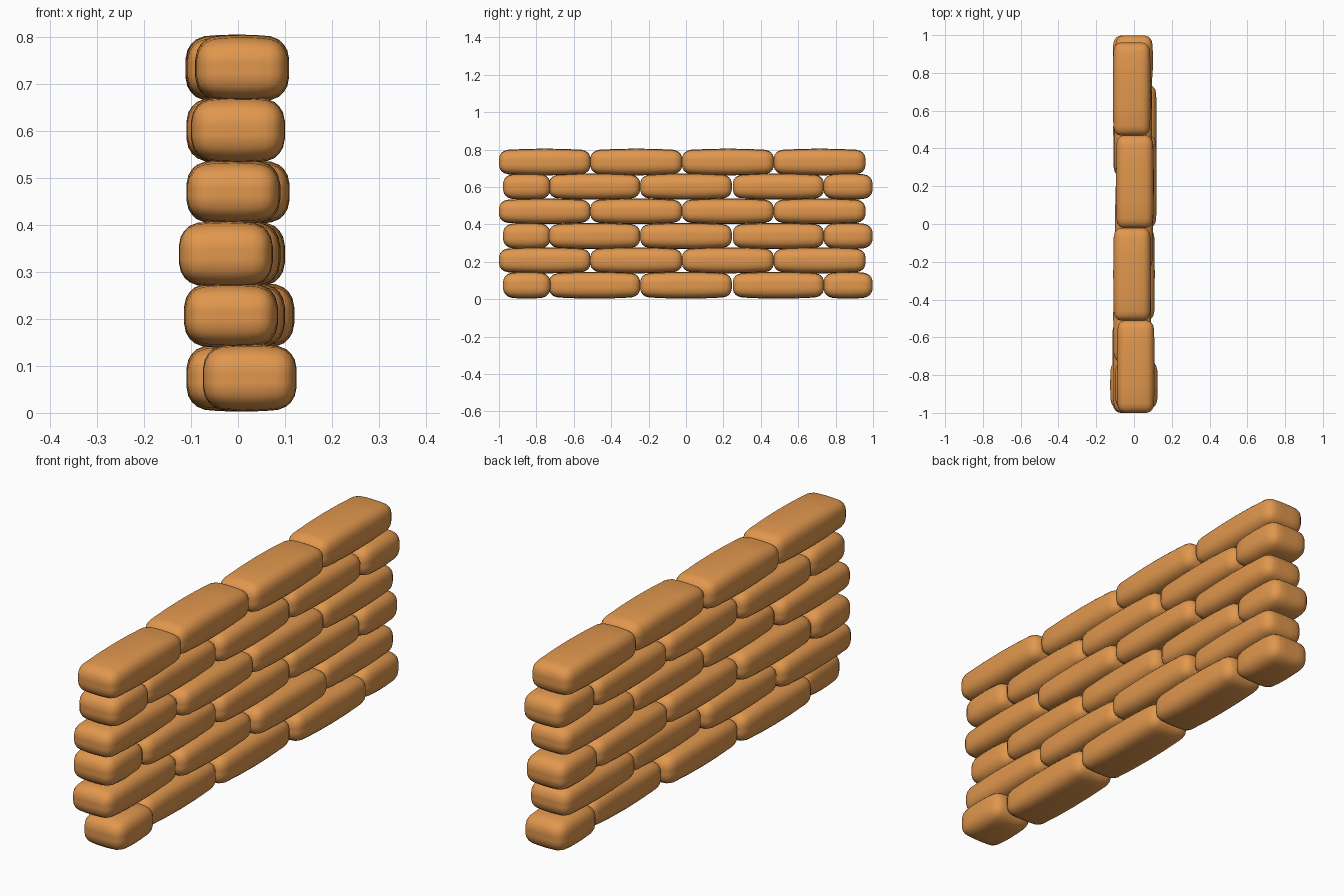
import bpy, bmesh
from mathutils import Vector

if "Cube" in bpy.data.objects:
    bpy.data.objects.remove(bpy.data.objects["Cube"])

burlap = bpy.data.materials.new("burlap_orange")
burlap.diffuse_color = (0.75, 0.31, 0.075, 1)
burlap.use_nodes = True
burlap.node_tree.nodes["Principled BSDF"].inputs["Base Color"].default_value = burlap.diffuse_color


def sandbag(name, x, y0, y1, z0, z1, width=0.2):
    """Stuffed bag: a gridded box with rounded edges and domed faces."""
    half = Vector((width / 2, (y1 - y0) / 2, (z1 - z0) / 2))
    rad = Vector((0.04, 0.05, 0.05))
    core = half - rad
    bm = bmesh.new()
    bmesh.ops.create_cube(bm, size=2)
    bmesh.ops.subdivide_edges(bm, edges=bm.edges[:], cuts=7, use_grid_fill=True)
    for v in bm.verts:
        q, d = Vector(), Vector()
        for i in range(3):
            t = v.co[i]
            q[i] = max(-0.5, min(0.5, t)) * 2 * core[i]
            d[i] = max(0, abs(t) - 0.5) * 2 * (1 if t > 0 else -1)
        d.normalize()
        p = Vector(q[i] + d[i] * rad[i] for i in range(3))
        fx, fy = p.x / half.x, p.y / half.y
        p.z *= 1 - 0.13 * fx * fx - 0.13 * fy * fy   # domed top and bottom
        p.x *= 1 - 0.04 * fy * fy                    # slightly bulging sides
        v.co = p
    me = bpy.data.meshes.new(name)
    bm.to_mesh(me)
    bm.free()
    me.materials.append(burlap)
    me.shade_smooth()
    ob = bpy.data.objects.new(name, me)
    ob.location = (x, (y0 + y1) / 2, (z0 + z1) / 2)
    bpy.context.collection.objects.link(ob)


# Bag ends along y for the two alternating courses
split = [(-0.978, -0.725), (-0.733, -0.245), (-0.245, 0.245),
         (0.25, 0.738), (0.735, 0.998)]
whole = [(-1.0, -0.51), (-0.512, -0.02), (-0.022, 0.47), (0.468, 0.96)]

# Height range of each course and sideways shift of its bags
courses = [
    (0.003, 0.146, (0.025, -0.01, 0.0, 0.02, -0.005)),
    (0.138, 0.277, (-0.015, 0.0, 0.02, -0.005)),
    (0.268, 0.408, (-0.026, -0.01, 0.0, -0.01, -0.012)),
    (0.402, 0.538, (-0.01, 0.01, 0.005, -0.005)),
    (0.532, 0.672, (0.0, -0.01, 0.0, -0.005, 0.0)),
    (0.662, 0.805, (0.009, -0.01, 0.004, -0.012)),
]
for r, (z0, z1, shifts) in enumerate(courses):
    for n, ((y0, y1), x) in enumerate(zip(whole if r % 2 else split, shifts)):
        sandbag(f"sandbag_row{r + 1}_{n + 1}", x, y0, y1, z0, z1)
